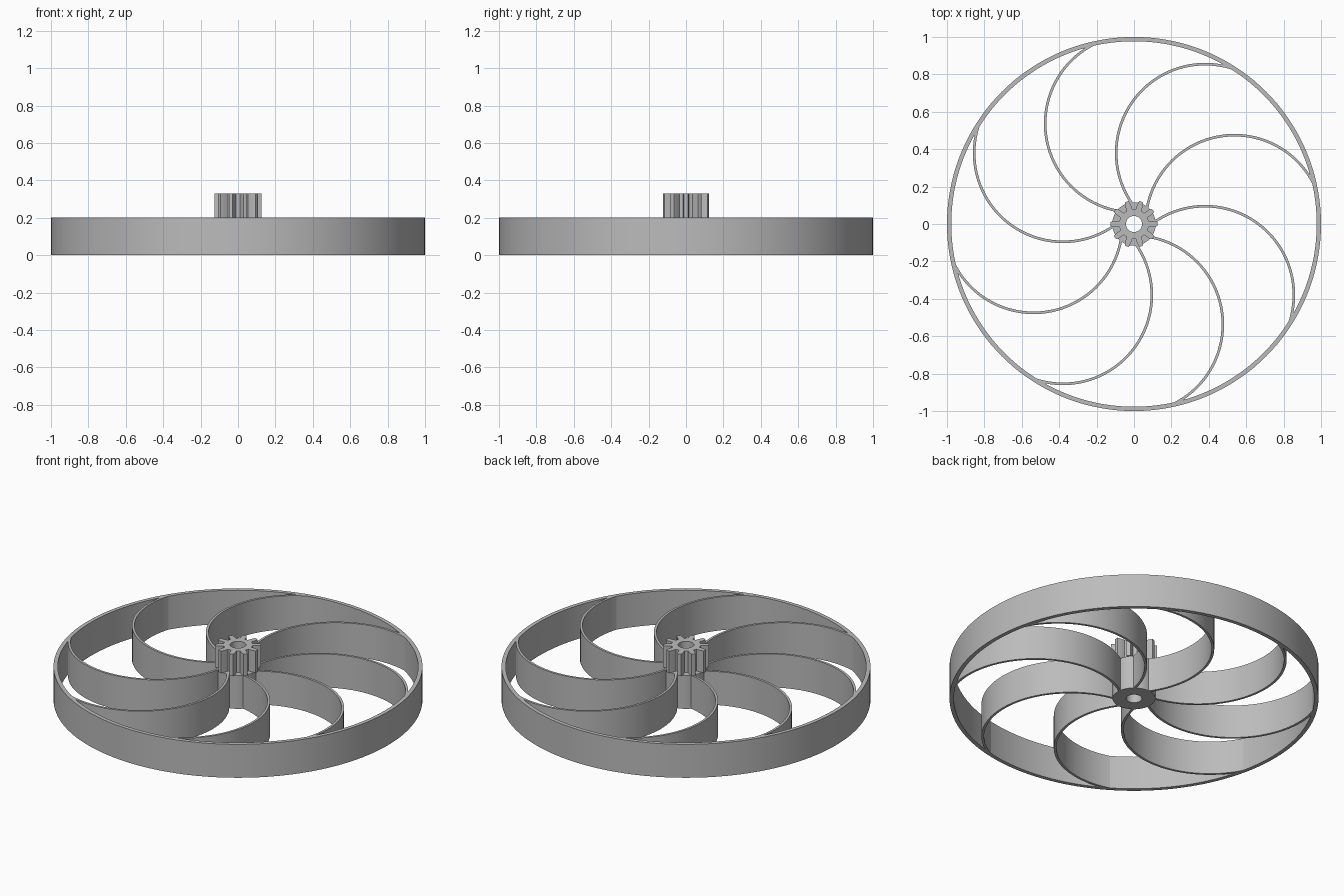
import bpy
import bmesh
from math import acos, cos, sin, pi, radians
from mathutils import Matrix

cube = bpy.data.objects.get("Cube")
if cube:
    bpy.data.objects.remove(cube, do_unlink=True)

WHEEL_HEIGHT = 0.2
PINION_TOP = 0.33
BORE = 0.043
SPOKES = 8
TEETH = 10

grey = bpy.data.materials.new("plain grey")
grey.use_nodes = True
colour = (0.5, 0.5, 0.5, 1)
grey.diffuse_color = colour
grey.node_tree.nodes["Principled BSDF"].inputs["Base Color"].default_value = colour


def polar(radius, angle):
    return radius * cos(angle), radius * sin(angle)


def wall(name, outer, inner, z0, z1, closed=True):
    """Upright wall between two matching outlines, as a ring or an open strip."""
    bm = bmesh.new()
    sections = []
    for o, i in zip(outer, inner):
        corners = ((*o, z0), (*o, z1), (*i, z1), (*i, z0))
        sections.append([bm.verts.new(c) for c in corners])
    following = sections[1:] + (sections[:1] if closed else [])
    for a, b in zip(sections, following):
        for k in range(4):
            m = (k + 1) % 4
            bm.faces.new((a[k], b[k], b[m], a[m]))
    if not closed:
        bm.faces.new(sections[0])
        bm.faces.new(sections[-1])
    bmesh.ops.recalc_face_normals(bm, faces=bm.faces)
    mesh = bpy.data.meshes.new(name)
    bm.to_mesh(mesh)
    bm.free()
    mesh.materials.append(grey)
    obj = bpy.data.objects.new(name, mesh)
    bpy.context.collection.objects.link(obj)
    bpy.ops.object.select_all(action="DESELECT")
    obj.select_set(True)
    bpy.context.view_layer.objects.active = obj
    bpy.ops.object.shade_smooth_by_angle(angle=radians(25))
    return obj


def circle(radius, count):
    return [polar(radius, 2 * pi * k / count) for k in range(count)]


# Rim and hub
wall("rim", circle(1, 144), circle(0.977, 144), 0, WHEEL_HEIGHT)
wall("hub", circle(0.116, 64), circle(BORE, 64), 0, WHEEL_HEIGHT)

# Curved spokes: circular arcs running from the hub to the rim
CENTRE, ARC, HALF = 0.537, 0.475, 0.007


def arc_angle(reach):
    """Angle on the spoke's circle that lies at this distance from the axle."""
    return acos((reach**2 - CENTRE**2 - ARC**2) / (2 * CENTRE * ARC))


start, end, steps = arc_angle(0.105), arc_angle(0.986), 40
angles = [start + (end - start) * k / steps for k in range(steps + 1)]


def arc(radius):
    return [(CENTRE + radius * cos(a), radius * sin(a)) for a in angles]


for n in range(SPOKES):
    spoke = wall(f"spoke_{n + 1}", arc(ARC + HALF), arc(ARC - HALF),
                 0, WHEEL_HEIGHT, closed=False)
    spoke.data.transform(Matrix.Rotation(2 * pi * n / SPOKES, 4, "Z"))

# Pinion on top of the hub, with tapered teeth
tooth = [(-18, 0.079), (-11, 0.08), (-8.5, 0.105), (-5, 0.125),
         (0, 0.126), (5, 0.125), (8.5, 0.105), (11, 0.08)]
profile = [(radians(a + 360 * n / TEETH), r) for n in range(TEETH) for a, r in tooth]
wall("pinion", [polar(r, a) for a, r in profile],
     [polar(BORE, a) for a, r in profile], WHEEL_HEIGHT, PINION_TOP)
